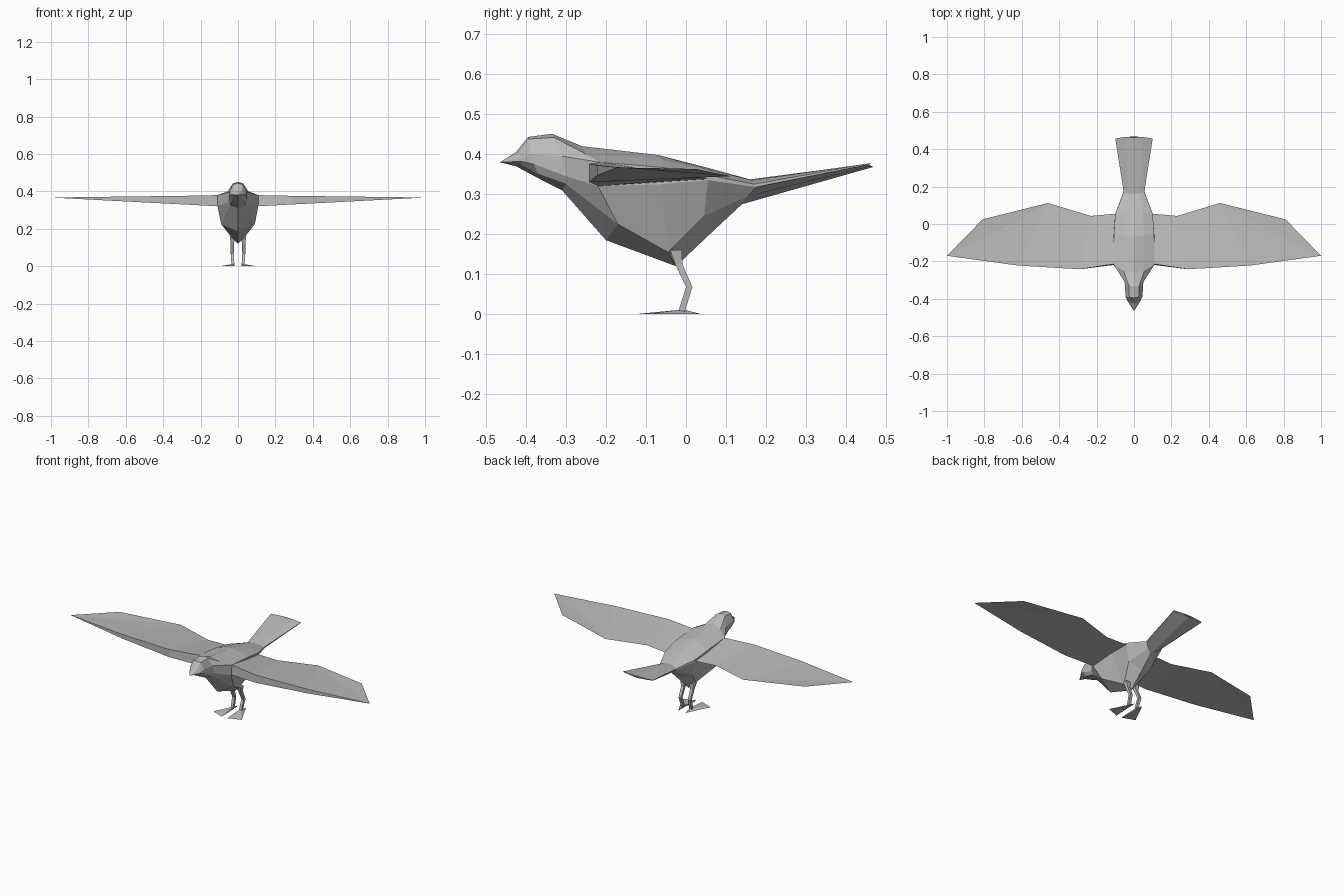
import bpy
import bmesh
from mathutils import Vector

if "Cube" in bpy.data.objects:
    bpy.data.objects.remove(bpy.data.objects["Cube"])

# Single matte grey for the whole bird
grey = bpy.data.materials.new("plain grey")
grey.use_nodes = True
grey.diffuse_color = (0.5, 0.5, 0.5, 1)
grey.node_tree.nodes["Principled BSDF"].inputs["Base Color"].default_value = (0.5, 0.5, 0.5, 1)


def loft(name, rings):
    """Skin a row of equal closed rings, cap the ends and clean up."""
    bm = bmesh.new()
    loops = [[bm.verts.new(point) for point in ring] for ring in rings]
    count = len(loops[0])
    for first, second in zip(loops, loops[1:]):
        for i in range(count):
            j = (i + 1) % count
            bm.faces.new((first[i], first[j], second[j], second[i]))
    bm.faces.new(loops[0])
    bm.faces.new(loops[-1])
    bmesh.ops.remove_doubles(bm, verts=bm.verts[:], dist=0.0005)
    bmesh.ops.recalc_face_normals(bm, faces=bm.faces[:])
    mesh = bpy.data.meshes.new(name)
    bm.to_mesh(mesh)
    bm.free()
    mesh.materials.append(grey)
    part = bpy.data.objects.new(name, mesh)
    bpy.context.collection.objects.link(part)
    return part


def mirror_points(points):
    return [(-x, y, z) for x, y, z in points]


def full_ring(half):
    """Complete a half section running from the top line to the keel line."""
    return half + mirror_points(half[-2:0:-1])


def paired(name, rings):
    """Make a left part and its mirrored right twin."""
    loft("left_" + name, rings)
    loft("right_" + name, [mirror_points(ring) for ring in rings])


# Half sections: crown, upper side, shoulder, flank, lower flank, keel
beak_tip = [(0, -.465, .38)] * 6
beak_base = [(0, -.425, .405), (.02, -.42, .402), (.036, -.408, .392),
             (.036, -.41, .382), (.02, -.415, .376), (0, -.425, .37)]
brow = [(0, -.395, .443), (.025, -.392, .438), (.045, -.388, .4),
        (.045, -.38, .375), (.03, -.37, .35), (0, -.36, .335)]
nape = [(0, -.335, .451), (.028, -.33, .442), (.05, -.31, .395),
        (.05, -.30, .345), (.042, -.30, .325), (0, -.31, .31)]
shoulder = [(0, -.26, .42), (.055, -.25, .4), (.11, -.215, .38),
            (.108, -.22, .32), (.09, -.17, .225), (0, -.2, .185)]
belly = [(0, -.07, .398), (.055, -.06, .386), (.108, -.06, .367),
         (.11, -.06, .325), (.035, -.045, .155), (0, -.025, .12)]
rump = [(0, .05, .367), (.05, .055, .362), (.1, .055, .348),
        (.1, .055, .335), (.075, .045, .245), (0, .07, .21)]
tail_root = [(0, .16, .337), (.03, .165, .335), (.055, .17, .325),
             (.055, .175, .318), (.028, .155, .295), (0, .14, .275)]
tail_end = [(0, .468, .377), (.05, .465, .377), (.1, .457, .377),
            (.1, .457, .374), (.05, .462, .37), (0, .468, .368)]

for name, sections in (("head", (beak_tip, beak_base, brow, nape, shoulder)),
                       ("body", (shoulder, belly, rump, tail_root)),
                       ("tail", (tail_root, tail_end))):
    loft(name, [full_ring(half) for half in sections])

# Wings: wedge sections of leading top, leading bottom, trailing edge
wing_tip = (1, -.17, .367)
paired("wing", [
    [(.1, -.213, .38), (.1, -.218, .32), (.1, .055, .338)],
    [(.29, -.242, .376), (.29, -.242, .33), (.23, .043, .342)],
    [(.62, -.222, .372), (.62, -.222, .347), (.46, .112, .345)],
    [wing_tip, wing_tip, (.81, .025, .363)],
])

# Legs: square tubes bent at the knee


def square(centre, size):
    c = Vector(centre)
    return [c + Vector((a * size, b * size, 0))
            for a, b in ((-1, -1), (1, -1), (1, 1), (-1, 1))]


paired("leg", [
    square((.03, -.025, .16), .015),
    square((.03, -.018, .125), .009),
    square((.031, .008, .068), .008),
    square((.027, -.012, .004), .008),
])

# Feet: flat triangles flaring forward and outward, raised at the ankle
sole = [(.025, .04, 0), (.018, -.128, 0), (.095, -.1, 0)]
ankle = [(.027, -.005, .011), (.022, -.015, .011), (.032, -.015, .011)]
paired("foot", [sole, ankle])
